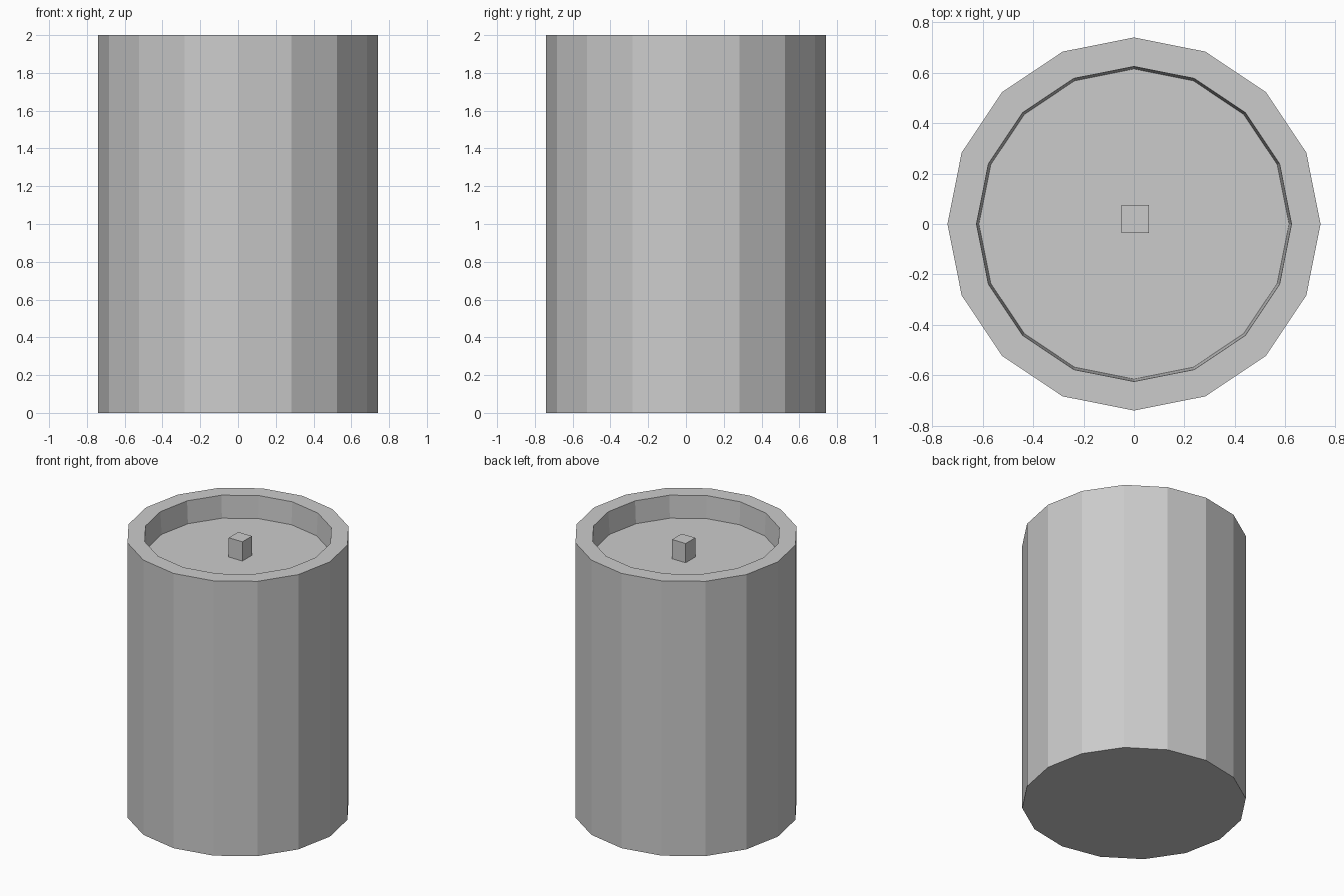
import bpy, bmesh, math

if "Cube" in bpy.data.objects:
    bpy.data.objects.remove(bpy.data.objects["Cube"])

SIDES = 16


def make_object(name, bm):
    bmesh.ops.recalc_face_normals(bm, faces=bm.faces)
    mesh = bpy.data.meshes.new(name)
    bm.to_mesh(mesh)
    bm.free()
    obj = bpy.data.objects.new(name, mesh)
    bpy.context.collection.objects.link(obj)
    return obj


def ring(bm, radius, z):
    return [bm.verts.new((radius * math.cos(i * math.tau / SIDES),
                          radius * math.sin(i * math.tau / SIDES), z))
            for i in range(SIDES)]


# Drum body: outer wall, flat rim and slightly tapered recess
FLOOR_Z = 1.837
bm = bmesh.new()
profile = [(0.74, 0.0), (0.74, 2.0), (0.625, 2.0), (0.615, FLOOR_Z)]
rings = [ring(bm, r, z) for r, z in profile]
for low, high in zip(rings, rings[1:]):
    for i in range(SIDES):
        j = (i + 1) % SIDES
        bm.faces.new((low[i], low[j], high[j], high[i]))
bm.faces.new(rings[0][::-1])
bm.faces.new(rings[-1])
make_object("drum_body", bm)

# Small square knob standing on the recessed lid
bm = bmesh.new()
bmesh.ops.create_cube(bm, size=1.0)
bmesh.ops.scale(bm, vec=(0.11, 0.11, 0.14), verts=bm.verts)
knob = make_object("lid_knob", bm)
knob.location = (0.005, 0.02, FLOOR_Z + 0.07)
